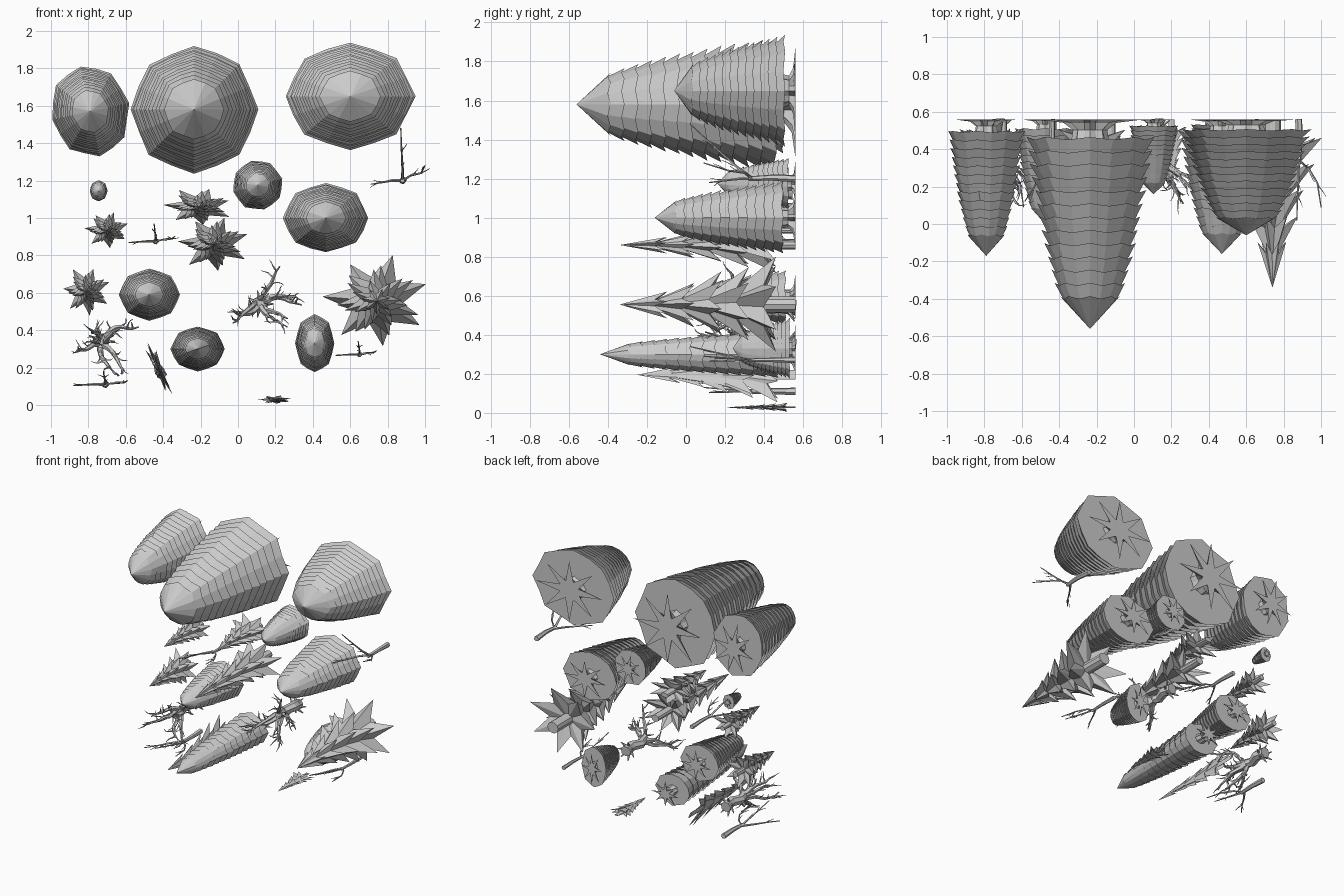
import bpy, math, random
from mathutils import Vector

if "Cube" in bpy.data.objects:
    bpy.data.objects.remove(bpy.data.objects["Cube"])

random.seed(4)
BASE = 0.56  # all trees lie along -y with their feet on this plane


def make(name, verts, faces):
    me = bpy.data.meshes.new(name)
    me.from_pydata(verts, [], faces)
    me.update()
    ob = bpy.data.objects.new(name, me)
    bpy.context.collection.objects.link(ob)
    return ob


def placer(cx, cz, rx, rz, rot=0):
    c, s = math.cos(math.radians(rot)), math.sin(math.radians(rot))

    def put(u, v, y):
        u, v = u * rx, v * rz
        return (cx + u * c - v * s, y, cz + u * s + v * c)
    return put


def loft(name, rings, n, put):
    """Skin rings of n (u, v, y) points, capping both ends."""
    verts = [put(*p) for r in rings for p in r]
    faces = []
    for k in range(len(rings) - 1):
        for i in range(n):
            j = (i + 1) % n
            faces.append((k * n + i, k * n + j, k * n + n + j, k * n + n + i))
    faces += [tuple(reversed(range(n))), tuple(range(len(verts) - n, len(verts)))]
    return make(name, verts, faces)


def ring(n, r_out, r_in, y_out, y_in, jit=0.0, turn=0.0):
    pts = []
    for i in range(n):
        a = math.tau * i / n + turn
        r, y = (r_in, y_in) if i % 2 else (r_out, y_out)
        r *= 1 + random.uniform(-jit, jit)
        pts.append((r * math.cos(a), r * math.sin(a), y))
    return pts


# Layered conifer: sawtooth octagonal foliage, with a flared rooted trunk
def layered(cx, cz, rx, rz, tip, rot=0, layers=13):
    put = placer(cx, cz, rx, rz, rot)
    length = BASE - tip
    disc = BASE - 0.085 * length
    body = disc - tip
    rings = [ring(16, 0.002, 0.002, tip, tip)]
    step = body * 0.83 / (layers - 1)
    for k in range(layers):
        t = 0.17 + 0.83 * k / (layers - 1)
        r, y = t ** 0.42, tip + t * body
        rings.append(ring(16, r, r * 0.945, y, y - step * 0.2, 0.015))
        if k < layers - 1:
            rings.append(ring(16, r * 0.88, r * 0.83, y - step * 0.25, y - step * 0.4))
    loft("layered_foliage", rings, 16, put)
    h = BASE - disc
    trunk = [ring(16, 0.3, 0.27, disc - h * 0.3, disc - h * 0.3),
             ring(16, 0.27, 0.22, disc + h * 0.4, disc + h * 0.4),
             ring(16, 0.42, 0.23, disc + h * 0.8, disc + h * 0.8),
             ring(16, 0.82, 0.25, BASE, BASE, 0.06)]
    loft("rooted_trunk", trunk, 16, put)


# Star conifer: stacked pointed star cones on a plain round trunk
def star(cx, cz, rx, rz, tip, rot=0, tiers=5, points=7):
    put = placer(cx, cz, rx, rz, rot)
    n, length = points * 2, BASE - tip
    for k in range(tiers):
        t = (k + 1) / tiers
        r = 0.3 + 0.7 * (k / (tiers - 1))
        end = tip + length * (0.27 + 0.62 * k / (tiers - 1))
        front = tip + length * (0.62 * k / (tiers - 1)) * 0.9
        edge = ring(n, r, r * 0.52, end, end - length * 0.07, 0.08, 0.25 + k * 0.7)
        verts = [put(*p) for p in edge] + [put(0, 0, front), put(0, 0, end - length * 0.1)]
        faces = []
        for i in range(n):
            j = (i + 1) % n
            faces += [(i, j, n), (j, i, n + 1)]
        make("star_tier", verts, faces)
    loft("star_trunk", [ring(10, 0.17, 0.17, BASE - length * 0.25, BASE - length * 0.25),
                        ring(10, 0.17, 0.17, BASE, BASE)], 10, put)


# Tapered limb along a list of points
def limb(name, pts, r0, r1, put, n=5):
    pts = [Vector(put(p[0], p[2], p[1])) for p in pts]
    verts, faces = [], []
    for k, p in enumerate(pts):
        d = (pts[min(k + 1, len(pts) - 1)] - pts[max(k - 1, 0)]).normalized()
        a = d.orthogonal().normalized()
        b = d.cross(a)
        r = r0 + (r1 - r0) * k / (len(pts) - 1)
        verts += [p + r * (a * math.cos(math.tau * i / n) + b * math.sin(math.tau * i / n))
                  for i in range(n)]
        if k:
            m = (k - 1) * n
            faces += [(m + i, m + (i + 1) % n, m + n + (i + 1) % n, m + n + i) for i in range(n)]
    faces += [tuple(range(n)), tuple(range(len(verts) - n, len(verts)))]
    make(name, verts, faces)


def wander(start, direction, length, steps, wobble):
    p, d, out = Vector(start), Vector(direction).normalized(), [Vector(start)]
    for _ in range(steps):
        d = (d + Vector([random.uniform(-wobble, wobble) for _ in range(3)])).normalized()
        p = p + d * length / steps
        out.append(p.copy())
    return out


# Gnarled dead tree: thick knotted trunk, twisting boughs and twigs
def gnarled(cx, cz, s):
    put = placer(cx, cz, s, s)
    limb("gnarled_trunk", [(0, BASE, 0), (0.01, 0.48, 0.01), (-0.02, 0.4, 0), (0.01, 0.32, 0.01)],
         0.04, 0.03, put, 7)
    for i in range(7):
        a = math.tau * i / 7
        c, q = math.cos(a), math.sin(a)
        limb("gnarled_root", [(0, 0.5, 0), (c * 0.04, 0.53, q * 0.04), (c * 0.09, 0.555, q * 0.09)],
             0.018, 0.003, put)
        path = wander((0.015 * c, 0.36, 0.015 * q), (c * 0.4, -0.8, q * 0.4), 0.32, 7, 0.4)
        limb("gnarled_bough", path, 0.02, 0.004, put)
        for k in (2, 3, 4, 5, 6):
            b = a + random.uniform(-1, 1)
            twig = wander(path[k], (math.cos(b), -0.8, math.sin(b)), 0.1, 4, 0.5)
            limb("gnarled_twig", twig, 0.007, 0.0015, put, 4)


# Bare forked tree: thin trunk, three arms, fine twigs
def bare(cx, cz, sx, sz):
    put = placer(cx, cz, sx, sz)
    limb("bare_trunk", [(0, BASE, 0), (0.005, 0.44, 0.005), (0, 0.32, 0)], 0.02 * sx, 0.012 * sx, put, 6)
    arms = [[(0, 0.34, 0), (0, 0.26, 0.06), (-0.005, 0.16, 0.15), (-0.01, 0.02, 0.28)],
            [(0, 0.34, 0), (0.05, 0.3, 0.03), (0.1, 0.22, 0.04), (0.12, 0.09, 0.08)],
            [(0, 0.36, 0), (-0.06, 0.28, 0), (-0.11, 0.2, -0.01), (-0.17, 0.12, -0.02)]]
    for arm in arms:
        limb("bare_arm", arm, 0.009 * sx, 0.003, put)
        for k in (1, 2, 2):
            d = Vector(arm[k + 1]) - Vector(arm[k])
            d += Vector((random.uniform(-.05, .05), -0.03, random.uniform(-.04, .02)))
            limb("bare_twig", wander(arm[k], d, 0.09, 3, 0.25), 0.004, 0.0015, put, 4)


# Layered conifers: x, z, half width, half height, tip y, turn
for args in [(-0.79, 1.57, 0.21, 0.245, -0.17, 12), (-0.235, 1.58, 0.34, 0.34, -0.56),
             (0.60, 1.65, 0.345, 0.285, -0.06), (0.105, 1.175, 0.135, 0.135, 0.16, 15),
             (0.47, 1.0, 0.228, 0.185, -0.16), (-0.475, 0.59, 0.163, 0.14, 0.0),
             (-0.215, 0.30, 0.145, 0.12, -0.44), (0.41, 0.33, 0.105, 0.155, 0.24),
             (-0.745, 1.145, 0.048, 0.056, 0.40)]:
    layered(*args)

# Star conifers, two of them squashed almost flat
for args in [(0.74, 0.555, 0.27, 0.25, -0.34), (-0.21, 1.06, 0.18, 0.10, 0.05),
             (-0.13, 0.86, 0.185, 0.15, -0.34), (-0.70, 0.935, 0.118, 0.1, 0.10),
             (-0.81, 0.61, 0.125, 0.13, 0.08), (-0.425, 0.195, 0.16, 0.032, -0.25, -66),
             (0.20, 0.028, 0.09, 0.024, 0.2)]:
    star(*args)

gnarled(-0.73, 0.34, 0.8)
gnarled(0.12, 0.54, 0.8)

for args in [(0.88, 1.2, 1, 1), (-0.44, 0.875, 0.85, 0.33), (-0.71, 0.11, 1, 0.25), (0.65, 0.27, 0.75, 0.25)]:
    bare(*args)
